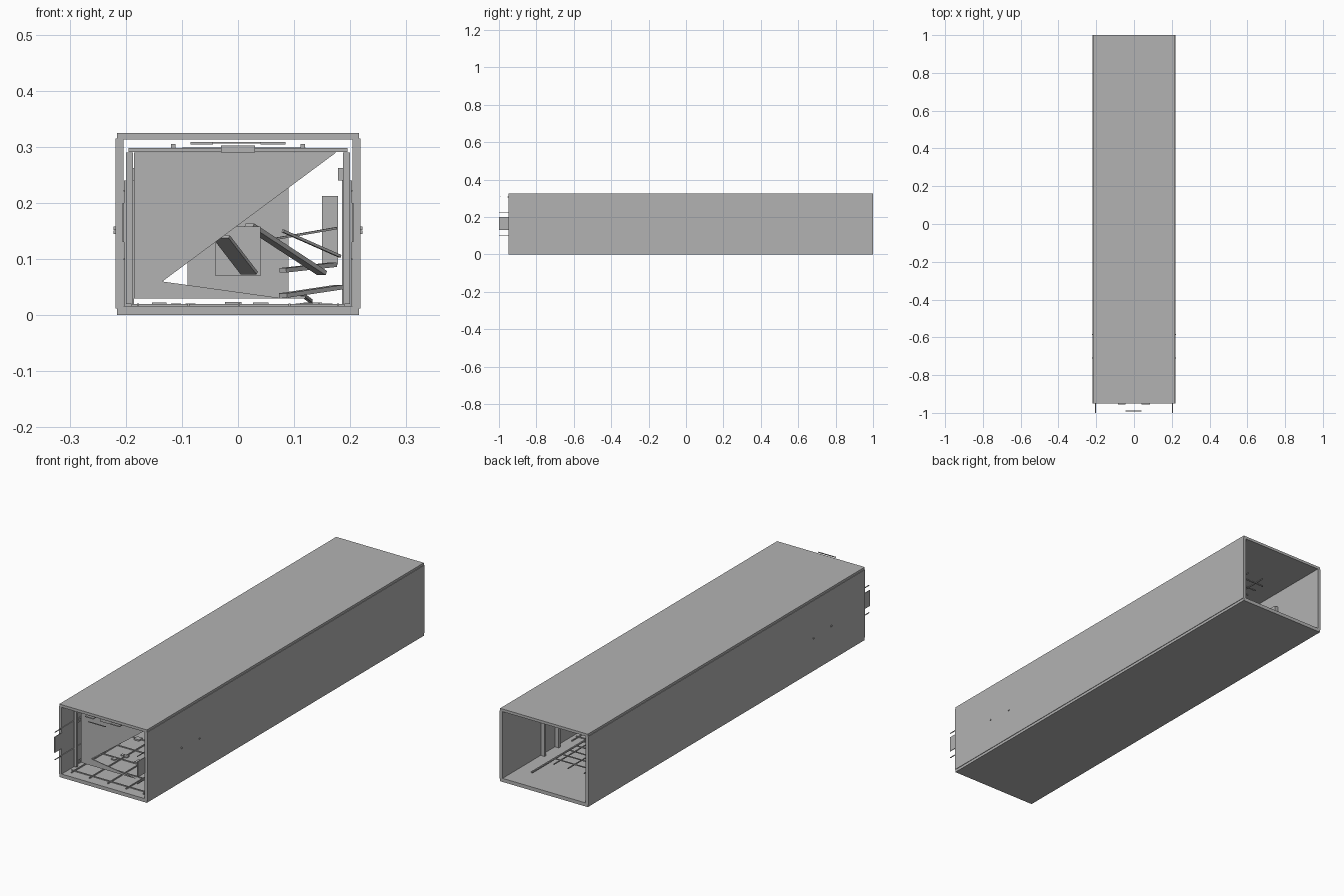
import bpy, bmesh, math, random
from mathutils import Vector

if "Cube" in bpy.data.objects:
    bpy.data.objects.remove(bpy.data.objects["Cube"])

random.seed(4)
grey = bpy.data.materials.new("plain grey")
grey.diffuse_color = (0.45, 0.45, 0.45, 1)
grey.use_nodes = True
grey.node_tree.nodes["Principled BSDF"].inputs["Base Color"].default_value = grey.diffuse_color


def finish(name, bm):
    bmesh.ops.recalc_face_normals(bm, faces=bm.faces)
    me = bpy.data.meshes.new(name)
    bm.to_mesh(me)
    bm.free()
    me.materials.append(grey)
    ob = bpy.data.objects.new(name, me)
    bpy.context.collection.objects.link(ob)
    return ob


def add_box(bm, x0, x1, y0, y1, z0, z1):
    vs = bmesh.ops.create_cube(bm, size=1)["verts"]
    for v in vs:
        v.co = Vector(((x0 + x1) / 2 + v.co.x * (x1 - x0),
                       (y0 + y1) / 2 + v.co.y * (y1 - y0),
                       (z0 + z1) / 2 + v.co.z * (z1 - z0)))


def boxes(name, *items):
    bm = bmesh.new()
    for it in items:
        add_box(bm, *it)
    return finish(name, bm)


def plate(name, outline, y, thick=0.004):
    """Upright sheet from an x,z outline."""
    bm = bmesh.new()
    f = bm.faces.new([bm.verts.new((x, y, z)) for x, z in outline])
    r = bmesh.ops.extrude_face_region(bm, geom=[f])
    for v in r["geom"]:
        if isinstance(v, bmesh.types.BMVert):
            v.co.y += thick
    return finish(name, bm)


def beam(name, a, b, w, h):
    """Straight bar of w x h section between two points."""
    a, b = Vector(a), Vector(b)
    bm = bmesh.new()
    bmesh.ops.create_cube(bm, size=1)
    for v in bm.verts:
        v.co = Vector((v.co.x * w, v.co.y * h, v.co.z * (b - a).length))
    ob = finish(name, bm)
    ob.location = (a + b) / 2
    ob.rotation_mode = 'QUATERNION'
    ob.rotation_quaternion = (b - a).to_track_quat('Z', 'Y')
    return ob


# Outer shell, open at both ends
F, B = -0.95, 1.0
boxes("floor_slab", (-0.216, 0.216, F, B, 0, 0.016))
boxes("roof_slab", (-0.216, 0.216, F, B, 0.313, 0.325))
for s, side in ((-1, "left"), (1, "right")):
    boxes(side + "_wall", (*sorted((s * 0.204, s * 0.2185)), F, B, 0.012, 0.315))
    # small outside studs
    boxes(side + "_studs", *[(*sorted((s * 0.217, s * 0.222)), y, y + 0.006, z, z + 0.006)
                             for y, z in ((-0.713, 0.152), (-0.588, 0.145))])
    # plate and rails that stick out of the front opening
    boxes(side + "_front_plate", (*sorted((s * 0.203, s * 0.206)), -1.0, -0.945, 0.13, 0.2))
    boxes(side + "_front_rails", *[(*sorted((s * 0.201, s * 0.204)), -1.0, -0.7, z, z + 0.003)
                                   for z in (0.098, 0.22)])
    # wall posts and horizontal rails
    boxes(side + "_posts", *[(*sorted((s * 0.187, s * 0.2)), y, y + 0.012, 0.02, 0.29)
                             for y in (-0.87, -0.55, -0.2, 0.15, 0.45)])
    boxes(side + "_lining_rails", *[(*sorted((s * 0.192, s * 0.198)), -0.87, 0.45, z, z + 0.008)
                                    for z in (0.03, 0.21, 0.28)])
    # small box on the wall
    boxes(side + "_wall_box", (*sorted((s * 0.178, s * 0.188)), -0.8, -0.74, 0.24, 0.262))

# Ceiling fittings
boxes("ceiling_rails", *[(x - 0.004, x + 0.004, -0.9, 0.6, 0.297, 0.305)
                         for x in (-0.115, 0.115)])
boxes("ceiling_cross_bars", *[(-0.195, 0.195, y, y + 0.008, 0.291, 0.298)
                              for y in (-0.88, -0.6, -0.3, 0, 0.3, 0.58)])
boxes("ceiling_lamp", (-0.03, 0.03, -0.93, -0.8, 0.29, 0.302))
boxes("lamp_brackets", (-0.085, -0.045, -0.955, -0.8, 0.304, 0.309),
      (0.04, 0.085, -0.955, -0.8, 0.304, 0.309))
boxes("front_ceiling_strip", (-0.045, 0.04, -0.992, -0.988, 0.306, 0.309))
for i, x in enumerate((-0.05, -0.03, 0.025, 0.05)):
    beam("ceiling_pipe_%d" % i, (x, -0.8, 0.285), (x + 0.01, 0.55, 0.285), 0.005, 0.005)

# Floor grid
boxes("floor_joists_across", *[(-0.19, 0.19, -0.9 + i * 0.1, -0.896 + i * 0.1, 0.016, 0.02)
                               for i in range(15)])
boxes("floor_joists_along", *[(x, x + 0.004, -0.92, 0.55, 0.016, 0.021)
                              for x in (-0.18, -0.09, 0, 0.09, 0.176)])

# Broken partition with a torn diagonal edge
plate("broken_partition", [(-0.185, 0.03), (0.08, 0.03), (-0.135, 0.06),
                           (0.175, 0.29), (-0.185, 0.29)], -0.84)
plate("rear_partition", [(-0.09, 0.03), (0.09, 0.03), (0.09, 0.29), (-0.09, 0.29)], 0.3)
boxes("standing_cabinet", (0.15, 0.178, 0.4, 0.48, 0.09, 0.212))
boxes("hanging_panel", (-0.04, 0.04, -0.5, -0.494, 0.07, 0.158))

# Fallen planks and bars
beam("fallen_plank_a", (-0.03, -0.62, 0.14), (0.02, -0.55, 0.075), 0.035, 0.006)
beam("fallen_plank_b", (0.02, -0.45, 0.16), (0.15, -0.3, 0.075), 0.02, 0.008)
beam("fallen_plank_c", (0.08, -0.6, 0.035), (0.18, -0.5, 0.05), 0.02, 0.008)
beam("fallen_plank_d", (0.08, -0.2, 0.08), (0.17, -0.1, 0.09), 0.016, 0.008)
beam("leaning_bar_a", (0.08, 0, 0.15), (0.182, 0.1, 0.105), 0.005, 0.005)
beam("leaning_bar_b", (0.06, 0.1, 0.135), (0.175, 0.2, 0.155), 0.004, 0.004)
beam("long_bar", (0.13, 0.9, 0.025), (0.11, 0.5, 0.04), 0.006, 0.006)

# Rear ladder of bars lying under the roof and on the floor
for name, z in (("rear_roof_rack", 0.295), ("rear_floor_rack", 0.03)):
    boxes(name, *[(-0.1, 0.12, 0.5 + i * 0.05, 0.504 + i * 0.05, z, z + 0.004) for i in range(6)],
          *[(x, x + 0.004, 0.45, 0.8, z, z + 0.004) for x in (-0.06, 0.02, 0.09)])

# Scattered debris on the floor
bm = bmesh.new()
for i in range(24):
    x, y = random.uniform(-0.16, 0.16), random.uniform(-0.8, 0.5)
    a = random.uniform(0.005, 0.015)
    add_box(bm, x - a, x + a, y - a, y + a, 0.016, 0.016 + a * 0.5)
finish("floor_debris", bm)

# Rear doorway frame by the walls
for s, side in ((-1, "left"), (1, "right")):
    boxes(side + "_rear_frame",
          *[(*sorted((s * 0.185, s * 0.203)), y, y + 0.012, 0.016, 0.24) for y in (0.62, 0.72)],
          (*sorted((s * 0.185, s * 0.203)), 0.62, 0.732, 0.23, 0.24))
